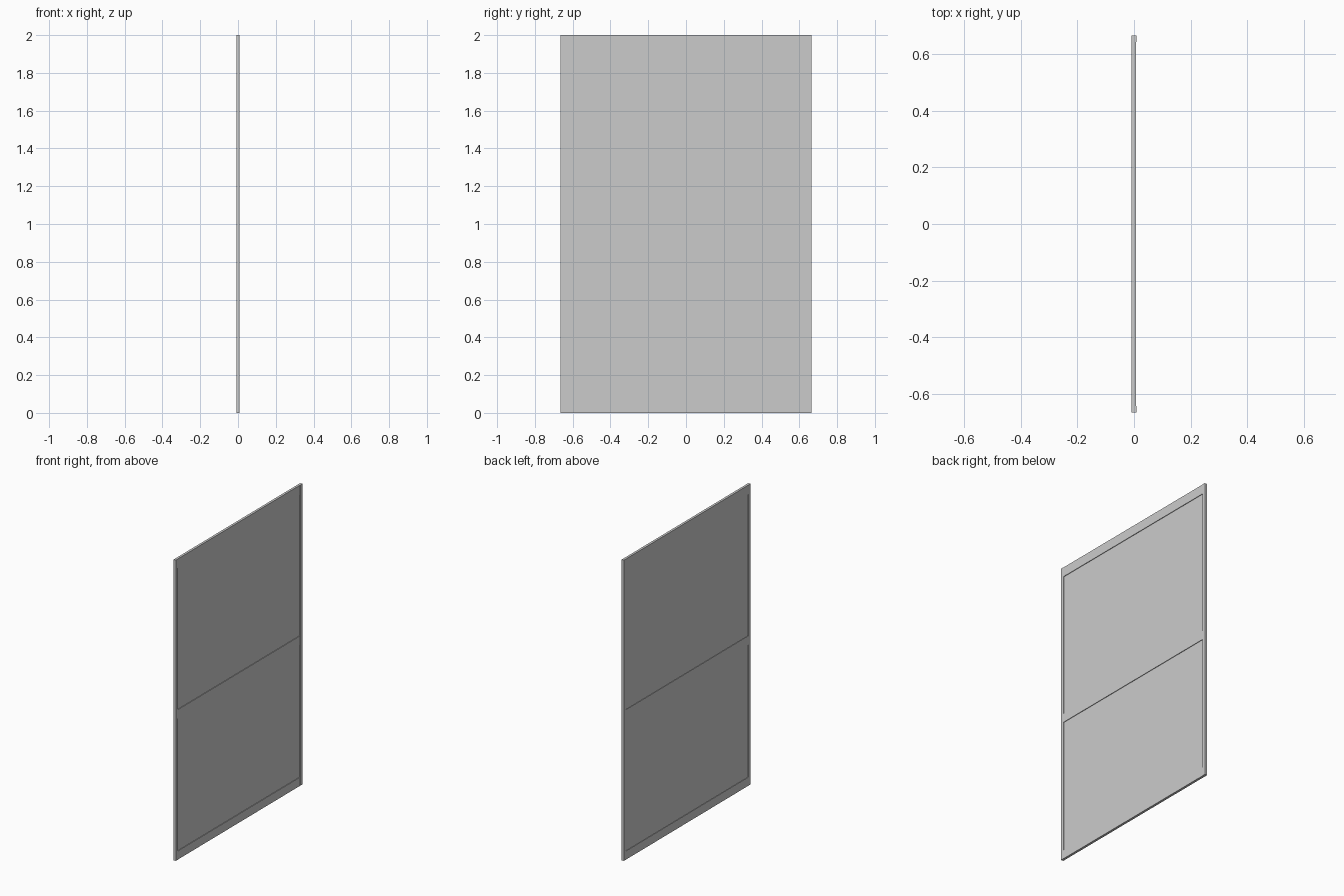
import bpy, bmesh
from mathutils import Vector

if "Cube" in bpy.data.objects:
    bpy.data.objects.remove(bpy.data.objects["Cube"])

HALF_W = 0.665      # half width along y
HEIGHT = 2.0
HALF_T = 0.0085     # half thickness along x
STILE = 0.022       # width of the upright edge profiles


def box(name, lo, hi):
    """Axis-aligned box between two corners."""
    lo, hi = Vector(lo), Vector(hi)
    bm = bmesh.new()
    bmesh.ops.create_cube(bm, size=1)
    for v in bm.verts:
        v.co = Vector((lo[i] + (v.co[i] + 0.5) * (hi[i] - lo[i]) for i in range(3)))
    mesh = bpy.data.meshes.new(name)
    bm.to_mesh(mesh)
    bm.free()
    obj = bpy.data.objects.new(name, mesh)
    bpy.context.collection.objects.link(obj)
    return obj


inner = HALF_W - STILE

# Upright edge profiles, full height and full thickness
for side, y0, y1 in (("left", -HALF_W, -inner), ("right", inner, HALF_W)):
    box("stile_" + side, (-HALF_T, y0, 0), (HALF_T, y1, HEIGHT))

# Rails: flush with the stiles at the back, a hair lower at the front
for name, z0, z1 in (("bottom", 0, 0.057), ("middle", 0.937, 0.997), ("top", 1.937, HEIGHT)):
    box("rail_" + name, (-HALF_T, -inner, z0), (HALF_T - 0.001, inner, z1))

# Infill panels, recessed from both sides
for name, z0, z1 in (("lower", 0.057, 0.937), ("upper", 0.997, 1.937)):
    box("panel_" + name, (-HALF_T + 0.003, -inner, z0), (HALF_T - 0.005, inner, z1))
